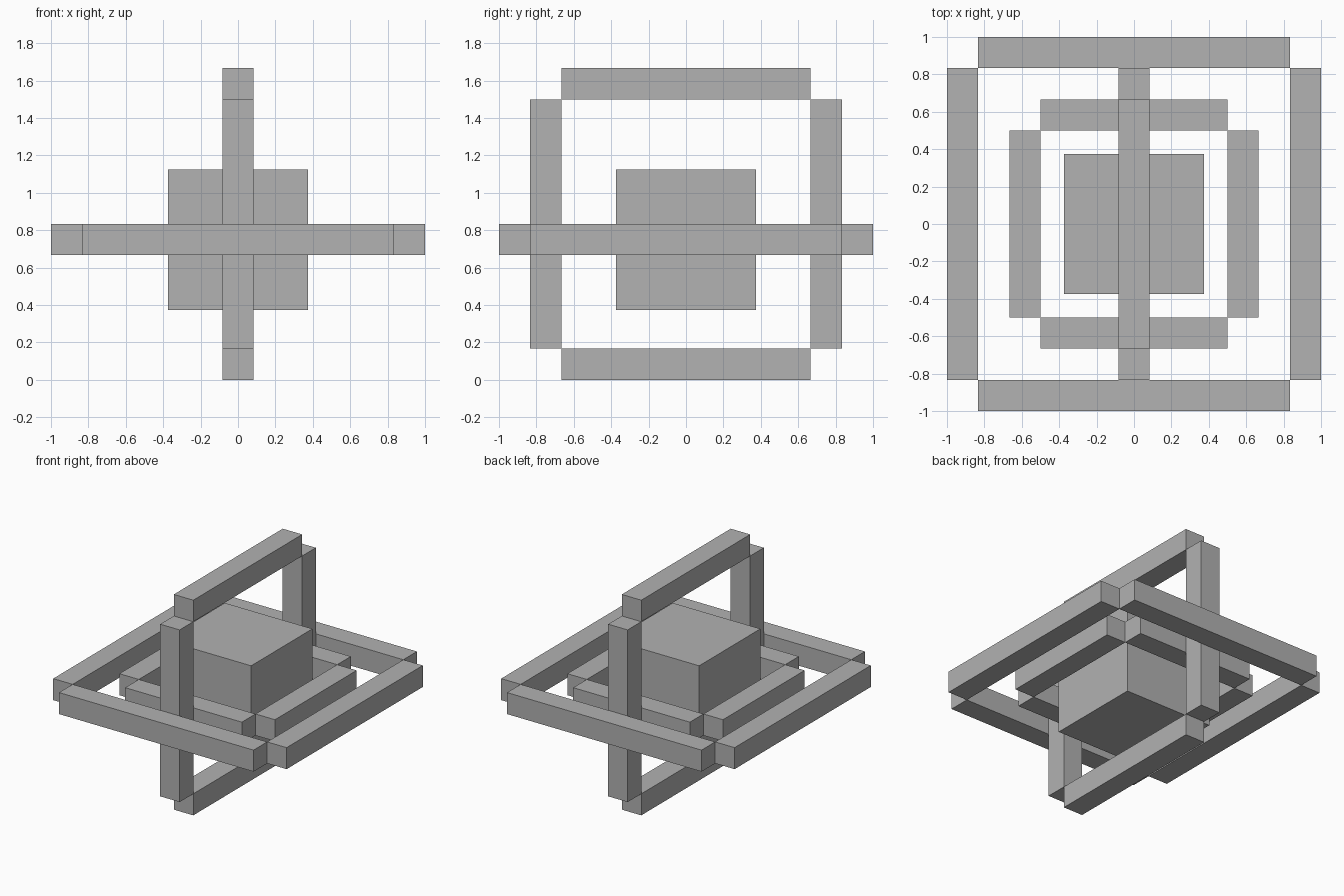
import bpy
import bmesh
from mathutils import Matrix, Vector

if "Cube" in bpy.data.objects:
    bpy.data.objects.remove(bpy.data.objects["Cube"])

T = 1 / 6      # bar thickness
MID = 0.75     # height of the core and flat rings

grey = bpy.data.materials.new("plain_grey")
grey.diffuse_color = (0.445, 0.445, 0.445, 1)
grey.use_nodes = True
grey.node_tree.nodes["Principled BSDF"].inputs["Base Color"].default_value = grey.diffuse_color


def box(name, centre, size):
    mesh = bpy.data.meshes.new(name)
    bm = bmesh.new()
    bmesh.ops.create_cube(bm, size=1, matrix=Matrix.Diagonal((*size, 1)))
    bm.to_mesh(mesh)
    bm.free()
    mesh.materials.append(grey)
    obj = bpy.data.objects.new(name, mesh)
    obj.location = centre
    bpy.context.collection.objects.link(obj)


def ring(name, centre, axes, reaches):
    """Four bars with open corners; each bar spans the inner width of the ring."""
    for i in (0, 1):
        out, along = axes[i], axes[1 - i]
        for sign, side in ((-1, "low"), (1, "high")):
            pos = Vector(centre)
            pos[out] += sign * (reaches[i] - T / 2)
            size = [T, T, T]
            size[along] = 2 * (reaches[1 - i] - T)
            box(f"{name}_{'xyz'[out]}_{side}_bar", pos, size)


# Central cube
box("core", (0, 0, MID), (0.75, 0.75, 0.75))

# Two flat rings around the core
ring("outer_ring", (0, 0, MID), (0, 1), (1, 1))
ring("inner_ring", (0, 0, MID), (0, 1), (4 * T, 4 * T))

# Upright ring standing on the ground
ring("upright_ring", (0, 0, 5 * T), (1, 2), (5 * T, 5 * T))
